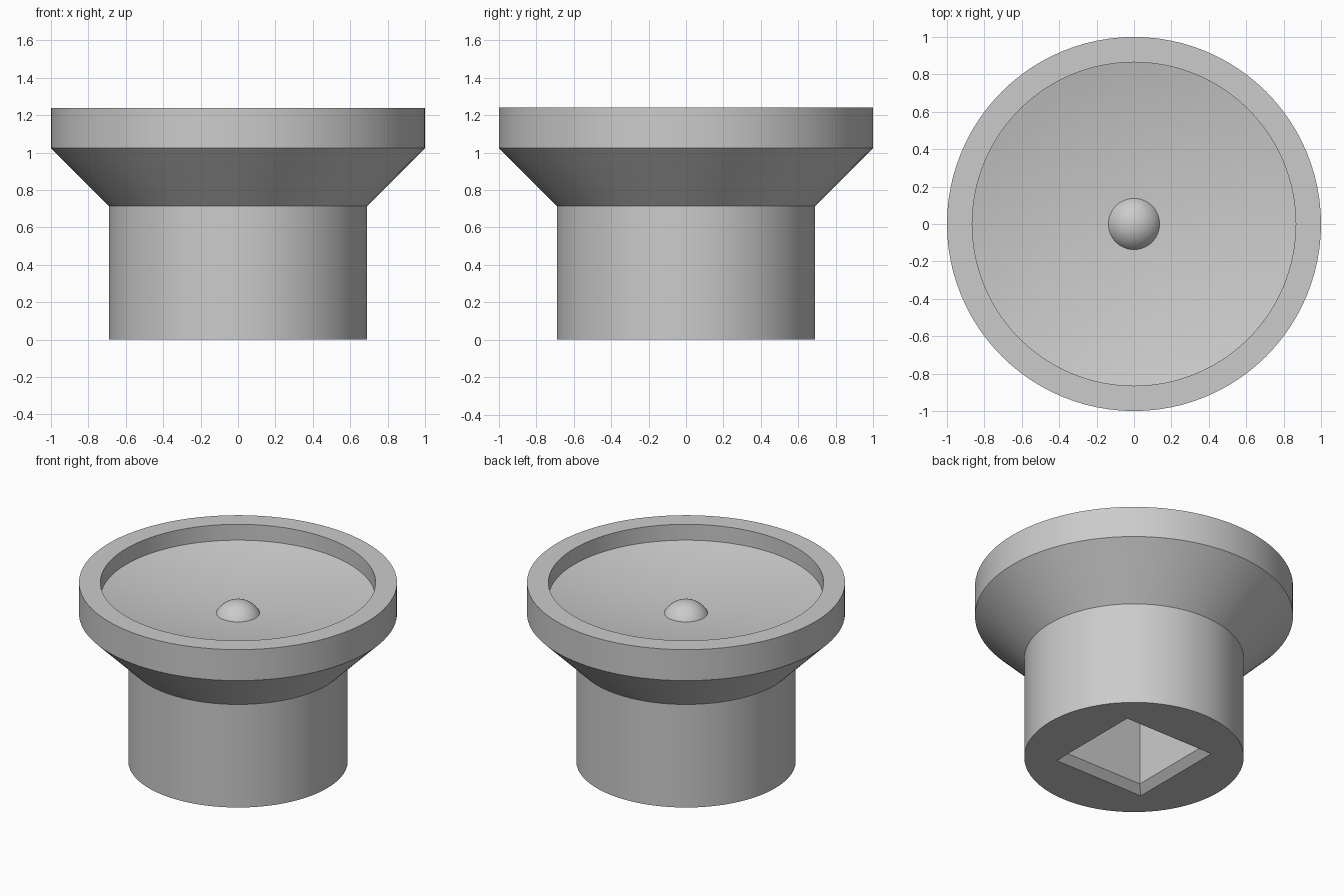
import bpy, bmesh, math

if "Cube" in bpy.data.objects:
    bpy.data.objects.remove(bpy.data.objects["Cube"])

grey = bpy.data.materials.new("plain grey")
grey.diffuse_color = (0.6, 0.6, 0.6, 1)
grey.use_nodes = True
grey.node_tree.nodes["Principled BSDF"].inputs["Base Color"].default_value = grey.diffuse_color
SEGS = 96


def make_object(name, bm):
    bmesh.ops.recalc_face_normals(bm, faces=bm.faces)
    mesh = bpy.data.meshes.new(name)
    bm.to_mesh(mesh)
    bm.free()
    mesh.materials.append(grey)
    obj = bpy.data.objects.new(name, mesh)
    bpy.context.collection.objects.link(obj)
    return obj


def loft(name, rings):
    """Skin closed loops; a loop of one point closes an end."""
    bm = bmesh.new()
    rows = [[bm.verts.new(p) for p in ring] for ring in rings]
    for a, b in zip(rows, rows[1:]):
        n = max(len(a), len(b))
        for i in range(n):
            j = (i + 1) % n
            if len(a) == 1:
                bm.faces.new((a[0], b[i], b[j]))
            elif len(b) == 1:
                bm.faces.new((a[i], a[j], b[0]))
            else:
                bm.faces.new((a[i], a[j], b[j], b[i]))
    for end in (rows[0], rows[-1]):
        if len(end) > 1:
            bm.faces.new(end)
    return make_object(name, bm)


def circle(r, z):
    if r < 1e-6:
        return [(0, 0, z)]
    angles = [2 * math.pi * i / SEGS for i in range(SEGS)]
    return [(r * math.cos(a), r * math.sin(a), z) for a in angles]


def square(h, z):
    return [(-h, -h, z), (h, -h, z), (h, h, z), (-h, h, z)]


def activate(obj):
    bpy.ops.object.select_all(action='DESELECT')
    obj.select_set(True)
    bpy.context.view_layer.objects.active = obj


# Stem, flared collar, rim and shallow spherical dish
DISH_R, EDGE_Z, SAG = 0.865, 1.13, 0.103
profile = [(0.69, 0), (0.69, 0.715), (1.0, 1.025), (1.0, 1.24), (DISH_R, 1.24)]
sphere_r = (DISH_R ** 2 + SAG ** 2) / (2 * SAG)
for i in range(13):
    r = DISH_R * (1 - i / 12)
    drop = sphere_r - math.sqrt(sphere_r ** 2 - r ** 2)
    profile.append((r, EDGE_Z - SAG + drop))
body = loft("dish_body", [circle(r, z) for r, z in profile])

# Square socket with a chamfered mouth, cut from below
cutter = loft("socket_cutter", [square(0.395, -0.05), square(0.345, 0),
                                square(0.297, 0.048), square(0.297, 0.6)])
cutter.hide_render = True
cut = body.modifiers.new("socket", 'BOOLEAN')
cut.operation = 'DIFFERENCE'
cut.solver = 'EXACT'
cut.object = cutter
activate(body)
bpy.ops.object.modifier_apply(modifier=cut.name)
bpy.data.objects.remove(cutter)

# Low dome in the middle of the dish
BALL_R, BALL_Z = 0.156, 0.955
steps = [math.radians(66 * (1 - i / 12)) for i in range(13)]
dome = loft("centre_dome", [circle(BALL_R * math.sin(a), BALL_Z + BALL_R * math.cos(a))
                            for a in steps])

for obj in (body, dome):
    activate(obj)
    bpy.ops.object.shade_smooth_by_angle(angle=math.radians(30))
